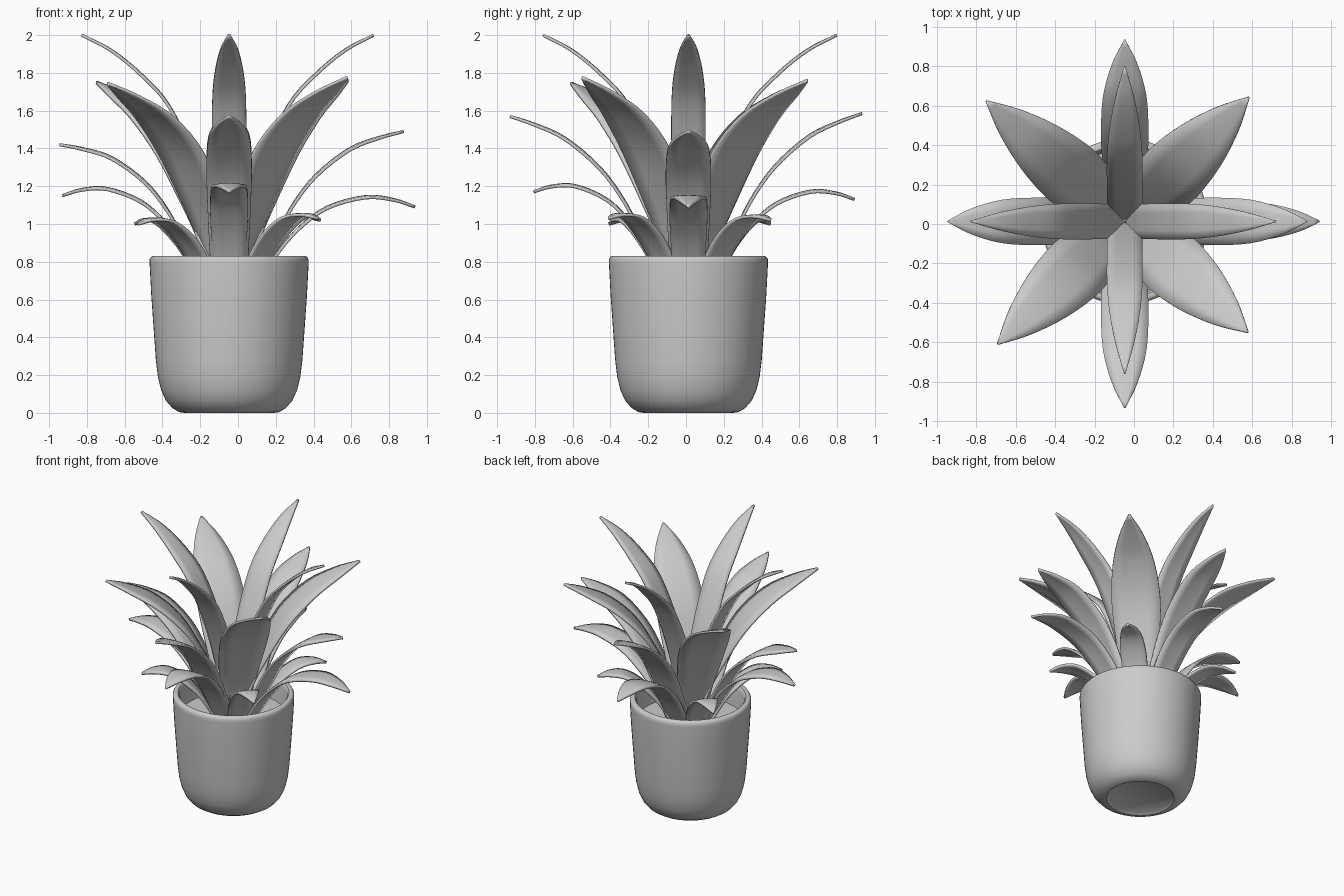
import bpy, bmesh, math
from mathutils import Vector

CX, CY = -0.047, 0.013


def finish(bm, name):
    bmesh.ops.recalc_face_normals(bm, faces=bm.faces[:])
    me = bpy.data.meshes.new(name)
    bm.to_mesh(me)
    bm.free()
    ob = bpy.data.objects.new(name, me)
    bpy.context.collection.objects.link(ob)
    bpy.context.view_layer.objects.active = ob
    for o in bpy.context.selected_objects:
        o.select_set(False)
    ob.select_set(True)
    bpy.ops.object.shade_smooth_by_angle(angle=math.radians(40))
    return ob


def lathe(name, profile, steps=64):
    bm = bmesh.new()
    vs = [bm.verts.new((r, 0, z)) for r, z in profile]
    es = [bm.edges.new(p) for p in zip(vs, vs[1:])]
    bmesh.ops.spin(bm, geom=vs + es, cent=(0, 0, 0), axis=(0, 0, 1),
                   angle=2 * math.pi, steps=steps)
    bmesh.ops.remove_doubles(bm, verts=bm.verts[:], dist=1e-4)
    ob = finish(bm, name)
    ob.location = (CX, CY, 0)
    return ob


def smooth_path(pts, n=4):
    # Catmull-Rom interpolation of (radius, height, half width)
    p = [Vector(q) for q in pts]
    p = [2 * p[0] - p[1]] + p + [2 * p[-1] - p[-2]]
    out = []
    for i in range(1, len(p) - 2):
        a, b, c, d = p[i - 1:i + 3]
        for k in range(n):
            t = k / n
            out.append(0.5 * (2 * b + (c - a) * t + (2 * a - 5 * b + 4 * c - d) * t * t
                              + (3 * b - a - 3 * c + d) * t ** 3))
    return out + [p[-2]]


def leaf(name, path, angle, tip_r, tip_z, thick=0.016):
    # stretch the shared path so that its tip lands at the wanted place
    pts = smooth_path(path)
    kr, dz = tip_r / path[-1][0], tip_z - path[-1][1]
    bm = bmesh.new()
    rows = []
    for r, z, w in pts:
        t = r / path[-1][0]
        rows.append([bm.verts.new((r * kr, w * s, z + dz * t - 0.008 * s * s * w / 0.1))
                     for s in (-1, -0.5, 0, 0.5, 1)])
    for a, b in zip(rows, rows[1:]):
        for j in range(4):
            bm.faces.new((a[j], b[j], b[j + 1], a[j + 1]))
    ob = finish(bm, name)
    ob.location = (CX, CY, 0)
    ob.rotation_euler.z = math.radians(angle)
    m = ob.modifiers.new("thickness", 'SOLIDIFY')
    m.thickness = thick
    m.offset = 0


# Pot with rounded base and rim
lathe("pot", [(0, 0.012), (0.22, 0.012), (0.235, 0.0), (0.265, 0.004), (0.30, 0.025),
              (0.335, 0.065), (0.36, 0.12), (0.377, 0.19), (0.388, 0.28), (0.40, 0.45),
              (0.412, 0.62), (0.421, 0.79), (0.421, 0.812), (0.413, 0.826), (0.40, 0.831),
              (0.385, 0.828), (0.376, 0.815), (0.372, 0.79), (0.362, 0.62), (0.358, 0.56)])
# Soil
lathe("soil", [(0, 0.66), (0.366, 0.66)])

# Leaf paths: radius, height, half width
TOP = [(0.005, 0.7, 0.085), (0.07, 1.0, 0.088), (0.17, 1.32, 0.09), (0.315, 1.625, 0.09),
       (0.46, 1.79, 0.078), (0.62, 1.92, 0.048), (0.775, 2.0, 0.004)]
MIDDLE = [(0.05, 0.6, 0.09), (0.22, 0.88, 0.105), (0.33, 1.09, 0.115), (0.46, 1.26, 0.12),
          (0.64, 1.4, 0.11), (0.8, 1.46, 0.066), (0.925, 1.49, 0.004)]
LOW = [(0.1, 0.6, 0.08), (0.25, 0.84, 0.09), (0.37, 0.98, 0.098), (0.52, 1.09, 0.1),
       (0.72, 1.145, 0.09), (0.87, 1.13, 0.055), (0.985, 1.09, 0.004)]
BROAD = [(0.02, 0.65, 0.1), (0.11, 0.93, 0.12), (0.2, 1.13, 0.147), (0.35, 1.39, 0.17),
         (0.54, 1.58, 0.145), (0.73, 1.69, 0.085), (0.89, 1.76, 0.005)]
SMALL = [(0.1, 0.6, 0.07), (0.23, 0.82, 0.085), (0.34, 0.94, 0.09), (0.46, 1.015, 0.078),
         (0.57, 1.025, 0.048), (0.66, 1.0, 0.004)]

# angle, tip radius, tip height
LEAVES = {
    "top_leaf": (TOP, [(0, 0.765, 2.0), (90, 0.785, 2.0), (180, 0.78, 2.0), (270, 0.77, 2.0)]),
    "middle_leaf": (MIDDLE, [(0, 0.925, 1.49), (90, 0.92, 1.585), (180, 0.898, 1.42),
                             (270, 0.945, 1.57)]),
    "low_leaf": (LOW, [(0, 0.985, 1.09), (90, 0.88, 1.13), (180, 0.883, 1.15),
                       (270, 0.82, 1.17)]),
    "broad_leaf": (BROAD, [(45, 0.89, 1.76), (139, 0.93, 1.75), (224, 0.895, 1.745),
                           (318, 0.84, 1.775)]),
    "small_leaf": (SMALL, [(42, 0.65, 1.02), (139, 0.66, 1.0), (221, 0.64, 1.0),
                           (318, 0.63, 1.03)]),
}
for name, (path, places) in LEAVES.items():
    for i, (ang, r, z) in enumerate(places):
        leaf(f"{name}_{i + 1}", path, ang, r, z)
